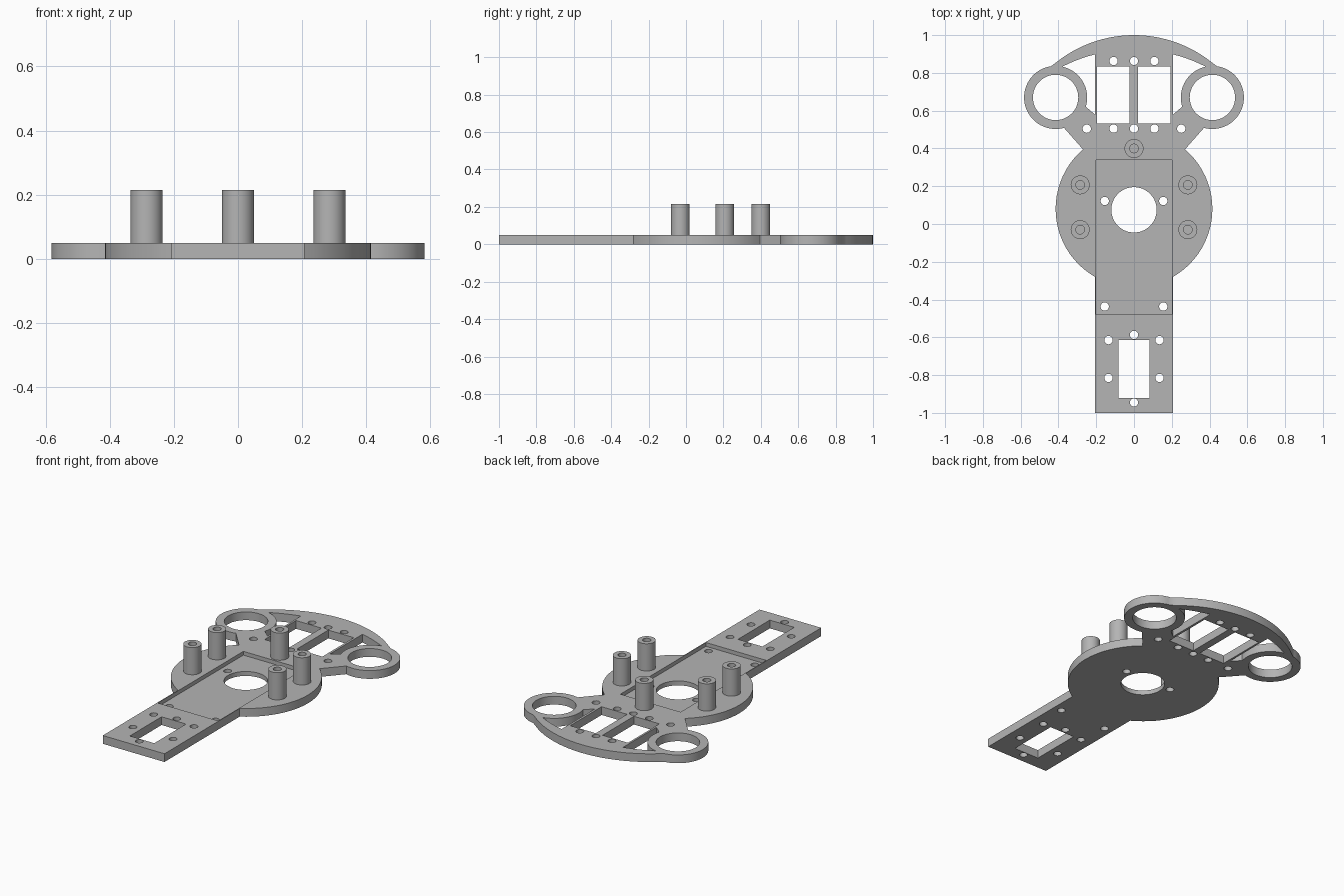
import bpy, bmesh
from math import cos, sin, radians, ceil

cube = bpy.data.objects.get("Cube")
if cube:
    bpy.data.objects.remove(cube)

THICK, RECESS_FLOOR, POST_TOP = 0.05, 0.027, 0.215
RING, RING_R = (0.415, 0.67), 0.167

grey = bpy.data.materials.new("plain grey")
grey.use_nodes = True
grey.diffuse_color = (0.46, 0.46, 0.46, 1)
grey.node_tree.nodes["Principled BSDF"].inputs["Base Color"].default_value = (0.46, 0.46, 0.46, 1)


def arc(center, r, start, end, step=5):
    n = max(2, ceil(abs(end - start) / step))
    angles = [radians(start + (end - start) * i / n) for i in range(n + 1)]
    return [(center[0] + r * cos(a), center[1] + r * sin(a)) for a in angles]


def circle(x, y, r, step=10):
    return arc((x, y), r, 0, 360, step)[:-1]


def rect(x0, x1, y0, y1):
    return [(x0, y0), (x1, y0), (x1, y1), (x0, y1)]


def mirror(points):
    return [(-x, y) for x, y in reversed(points)]


def prism(name, loops, z0, z1):
    """Extrude an outline; any further loops become through holes."""
    bm = bmesh.new()
    edges = []
    for loop in loops:
        verts = [bm.verts.new((x, y, z0)) for x, y in loop]
        edges += [bm.edges.new((v, verts[i - 1])) for i, v in enumerate(verts)]
    bmesh.ops.triangle_fill(bm, edges=edges, use_beauty=True, normal=(0, 0, 1))
    new = bmesh.ops.extrude_face_region(bm, geom=bm.faces[:], use_keep_orig=True)["geom"]
    bmesh.ops.translate(bm, vec=(0, 0, z1 - z0),
                        verts=[g for g in new if isinstance(g, bmesh.types.BMVert)])
    bmesh.ops.recalc_face_normals(bm, faces=bm.faces[:])
    mesh = bpy.data.meshes.new(name)
    bm.to_mesh(mesh)
    bm.free()
    mesh.materials.append(grey)
    obj = bpy.data.objects.new(name, mesh)
    bpy.context.collection.objects.link(obj)
    return obj


def select(obj):
    bpy.ops.object.select_all(action='DESELECT')
    obj.select_set(True)
    bpy.context.view_layer.objects.active = obj


# Plate outline: arm, round body, neck, side ring, curved rear edge
half = [(0.207, -1)]
half += arc((0, 0.08), 0.415, -60.1, 49.4)
half += arc(RING, RING_R, -105.4, 81.4)
half += arc((0, 0.34), 0.66, 48.4, 90, 3)[1:]
outline = half + mirror(half[:-1])

# Openings in the rear head
gap = arc((0, 0.087), 0.837, 75.7, 62.6, 3)
gap += arc(RING, RING_R, 101, 197) + [(0.207, 0.58)]
holes = [gap, mirror(gap)]
holes += [rect(-0.195, -0.024, 0.533, 0.834), rect(0.022, 0.193, 0.533, 0.834)]
holes += [circle(s * RING[0], RING[1], 0.12, 5) for s in (-1, 1)]

# Centre hole and arm slot
holes += [circle(0, 0.075, 0.12, 5), rect(-0.082, 0.082, -0.92, -0.615)]

# Screw holes, the off-centre ones in mirrored pairs
for x, y in [(0, 0.863), (0.108, 0.863), (0, 0.505), (0.108, 0.505), (0.25, 0.505),
             (0.155, 0.122), (0.155, -0.437), (0, -0.587), (0, -0.945),
             (0.135, -0.615), (0.135, -0.815)]:
    for s in ((1, -1) if x else (1,)):
        holes.append(circle(s * x, y, 0.022, 15))

plate = prism("base_plate", [outline] + holes, 0, THICK)

# Shallow recess in the top of the plate
cutter = prism("recess_cutter", [rect(-0.202, 0.202, -0.48, 0.34)], RECESS_FLOOR, 0.1)
cutter.hide_render = True
cut = plate.modifiers.new("recess", 'BOOLEAN')
cut.operation = 'DIFFERENCE'
cut.solver = 'EXACT'
cut.object = cutter
select(plate)
bpy.ops.object.modifier_apply(modifier=cut.name)
bpy.data.objects.remove(cutter)

# Hollow standoff posts
posts = []
for name, x, y in [("rear_post", 0, 0.4), ("left_rear_post", 0.285, 0.207),
                   ("right_rear_post", -0.285, 0.207), ("left_front_post", 0.285, -0.03),
                   ("right_front_post", -0.285, -0.03)]:
    posts.append(prism(name, [circle(x, y, 0.05), circle(x, y, 0.023)], THICK, POST_TOP))

for obj in [plate] + posts:
    select(obj)
    bpy.ops.object.shade_smooth_by_angle(angle=radians(30))
